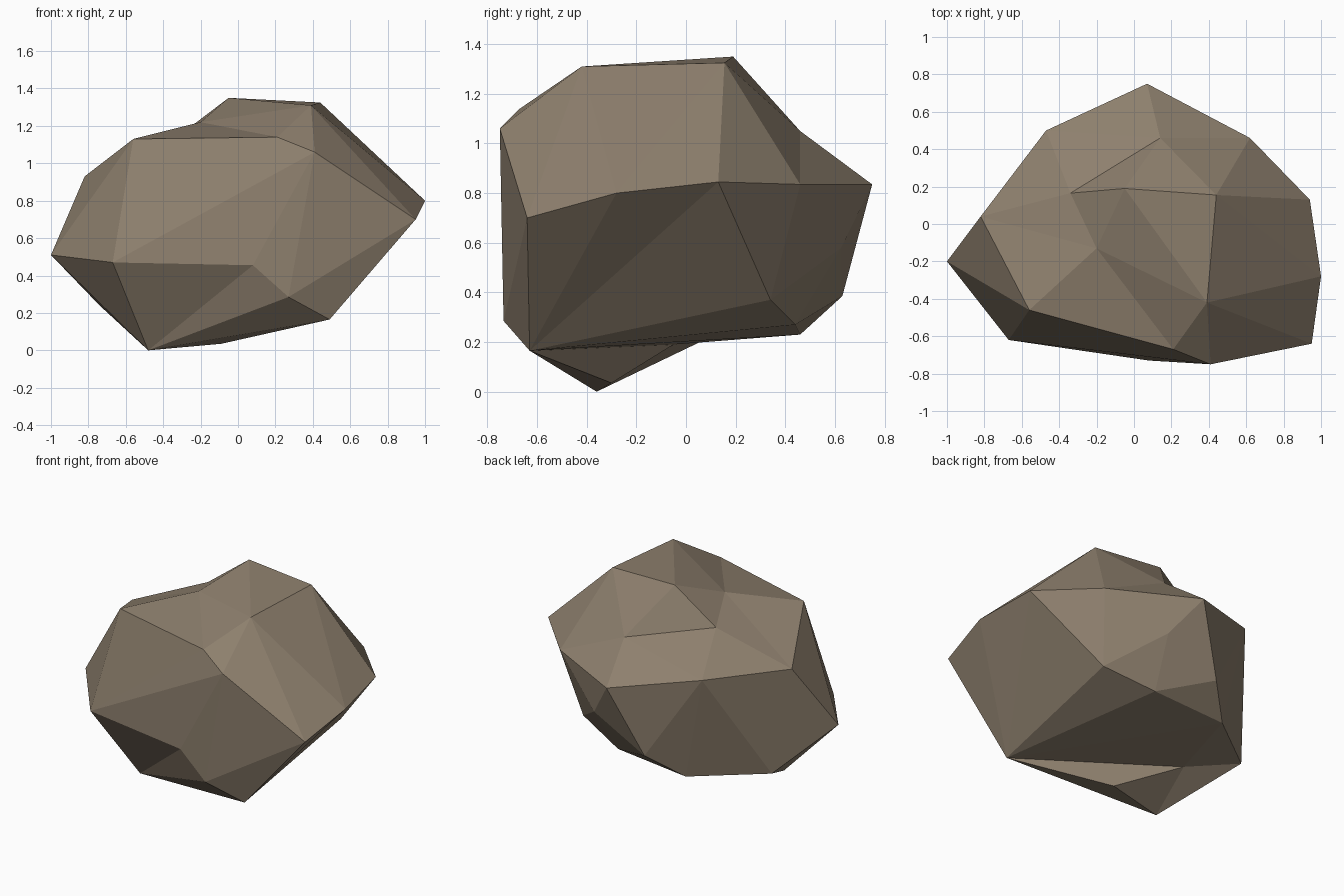
import bpy
import bmesh

cube = bpy.data.objects.get("Cube")
if cube:
    bpy.data.objects.remove(cube, do_unlink=True)


def make_material(name, colour):
    mat = bpy.data.materials.new(name)
    mat.use_nodes = True
    mat.diffuse_color = colour
    for node in mat.node_tree.nodes:
        if node.type == "BSDF_PRINCIPLED":
            node.inputs["Base Color"].default_value = colour
            node.inputs["Roughness"].default_value = 1
    return mat


# Corners of the boulder, grouped by band
crown = {
    "P": (-.2, -.13, 1.22), "N": (-.05, .19, 1.35), "M": (.44, .155, 1.325),
    "Q": (.39, -.42, 1.31), "O": (-.34, .165, 1.13), "L": (.14, .46, 1.05),
}
shoulder = {
    "B": (-.82, .04, .93), "C": (-.56, -.46, 1.13), "D": (.21, -.67, 1.14),
    "E": (.41, -.75, 1.06), "F": (.95, -.64, .7), "G": (1, -.28, .8),
    "H": (.94, .13, .845), "I": (.62, .46, .835), "J": (.07, .75, .835),
    "K": (-.47, .5, .935),
}
waist = {
    "A": (-1, -.2, .51), "R": (-.67, -.62, .47), "S": (.08, -.73, .455),
    "T": (.27, -.735, .285), "a": (.53, .34, .37), "d": (.25, .625, .58),
    "Z": (-.13, .63, .385),
}
base = {
    "U": (.49, -.63, .165), "V": (-.48, -.36, 0), "W": (-.09, -.3, .035),
    "e": (-.44, -.05, .19), "X": (-.74, .14, .24), "Y": (-.32, .46, .23),
    "b": (.2, .44, .27),
}

bm = bmesh.new()
corner = {}
for band in (crown, shoulder, waist, base):
    for key, position in band.items():
        corner[key] = bm.verts.new(position)


def fan(hub, rim, closed=False):
    """Chip facets around one corner, out to a rim of neighbours."""
    if closed:
        rim += rim[0]
    for first, second in zip(rim, rim[1:]):
        bm.faces.new((corner[hub], corner[first], corner[second]))


# Hollowed top
fan("P", "CDQNOB", closed=True)
fan("L", "NOKJIM", closed=True)
fan("O", "BK")
fan("Q", "DEFGMN")
fan("M", "GHI")

# Front and left-hand facets
fan("E", "DRSTF")
fan("R", "CD")
fan("A", "BCR")

# Back facets
fan("K", "JZYXAB")
fan("d", "IJZba", closed=True)
fan("a", "HI")
fan("Z", "bY")

# Underside and the pointed foot
fan("V", "ARSTUWeX", closed=True)
fan("U", "WeYbaHGFT")
fan("X", "eY")

bmesh.ops.recalc_face_normals(bm, faces=bm.faces[:])
mesh = bpy.data.meshes.new("boulder")
bm.to_mesh(mesh)
bm.free()
mesh.materials.append(make_material("brown stone", (.27, .215, .155, 1)))
boulder = bpy.data.objects.new("boulder", mesh)
bpy.context.collection.objects.link(boulder)
